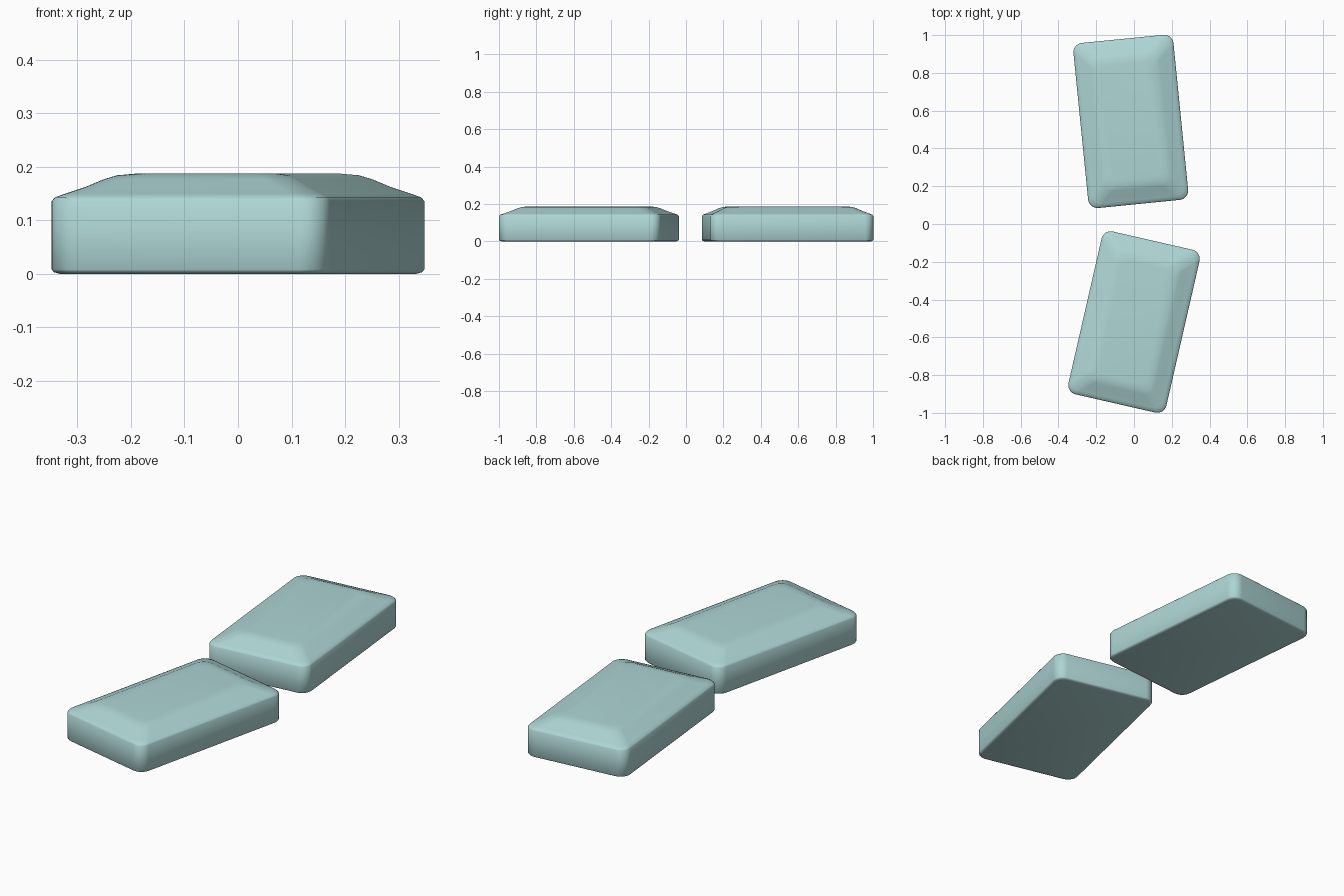
import bpy, bmesh
from math import sin, cos, pi, radians

if "Cube" in bpy.data.objects:
    bpy.data.objects.remove(bpy.data.objects["Cube"])

# (inset, height) from the bottom edge to the domed top
PROFILE = [(0.012, 0.0), (0.003, 0.003), (0.0, 0.008), (0.0, 0.136),
           (0.005, 0.143), (0.022, 0.150), (0.052, 0.162),
           (0.082, 0.177), (0.102, 0.184), (0.13, 0.187)]


def rounded_ring(bm, hx, hy, r, z, steps=8):
    verts = []
    for i, (sx, sy) in enumerate([(1, 1), (-1, 1), (-1, -1), (1, -1)]):
        for k in range(steps + 1):
            a = (i + k / steps) * pi / 2
            verts.append(bm.verts.new((sx * (hx - r) + r * cos(a),
                                       sy * (hy - r) + r * sin(a), z)))
    return verts


def pad(name, width, length, loc, angle, mat):
    bm = bmesh.new()
    rings = [rounded_ring(bm, width / 2 - d, length / 2 - d, 0.05, z)
             for d, z in PROFILE]
    n = len(rings[0])
    for low, high in zip(rings, rings[1:]):
        for i in range(n):
            j = (i + 1) % n
            bm.faces.new((low[i], low[j], high[j], high[i]))
    bm.faces.new(rings[0][::-1])
    bm.faces.new(rings[-1])
    for f in bm.faces:
        f.smooth = True
    mesh = bpy.data.meshes.new(name)
    bm.to_mesh(mesh)
    bm.free()
    mesh.materials.append(mat)
    ob = bpy.data.objects.new(name, mesh)
    ob.location = (*loc, 0)
    ob.rotation_euler.z = radians(angle)
    bpy.context.collection.objects.link(ob)
    return ob


teal = bpy.data.materials.new("pale_teal")
teal.diffuse_color = (0.42, 0.67, 0.66, 1)
teal.use_nodes = True
teal.node_tree.nodes["Principled BSDF"].inputs["Base Color"].default_value = teal.diffuse_color

# Two loose pads, one behind the other
pad("back_pad", 0.532, 0.878, (-0.017, 0.543), 5.7, teal)
pad("front_pad", 0.532, 0.884, (0.0, -0.519), -12.9, teal)
